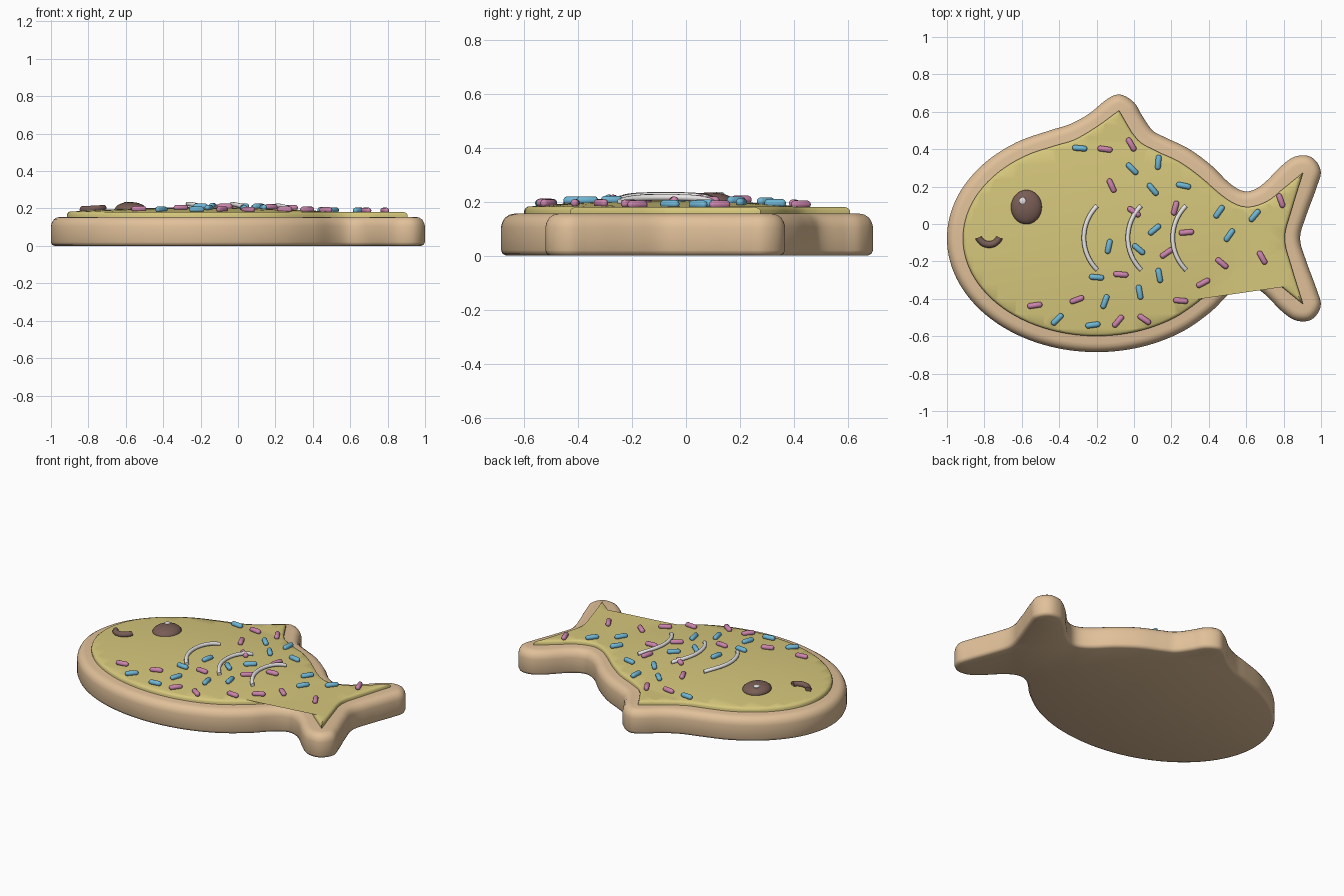
import bpy, bmesh
from math import sin, cos, radians, hypot
from mathutils import Vector, Matrix

cube = bpy.data.objects.get("Cube")
if cube:
    bpy.data.objects.remove(cube, do_unlink=True)

MID = -0.077          # symmetry line of the body and tail
TOP = 0.18            # height of the icing at its rim


def material(name, colour):
    mat = bpy.data.materials.new(name)
    mat.use_nodes = True
    mat.diffuse_color = (*colour, 1)
    mat.node_tree.nodes["Principled BSDF"].inputs["Base Color"].default_value = (*colour, 1)
    return mat


biscuit = material("biscuit tan", (0.75, 0.53, 0.32))
yellow = material("icing yellow", (0.67, 0.57, 0.20))
blue = material("sprinkle blue", (0.16, 0.47, 0.66))
pink = material("sprinkle pink", (0.60, 0.23, 0.41))
brown = material("chocolate brown", (0.19, 0.11, 0.09))
white = material("sugar white", (0.80, 0.79, 0.77))


def finish(name, bm, mat, angle=40):
    """Turn a bmesh into a smooth shaded object."""
    bmesh.ops.recalc_face_normals(bm, faces=bm.faces)
    mesh = bpy.data.meshes.new(name)
    bm.to_mesh(mesh)
    bm.free()
    mesh.materials.append(mat)
    for poly in mesh.polygons:
        poly.use_smooth = True
    mesh.set_sharp_from_angle(angle=radians(angle))
    obj = bpy.data.objects.new(name, mesh)
    bpy.context.collection.objects.link(obj)
    return obj


def icing_height(x, y):
    """Gently domed icing surface."""
    r2 = ((x + 0.2) / 0.74) ** 2 + ((y - MID) / 0.52) ** 2
    return TOP + 0.026 * max(0, 1 - r2)


def spline(points, steps=5):
    """Closed curve through (point, is_corner) pairs."""
    out, n = [], len(points)

    def tangent(i, seg):
        if points[i][1]:
            return seg
        chord = points[(i + 1) % n][0] - points[i - 1][0]
        return chord.normalized() * seg.length

    for i in range(n):
        j = (i + 1) % n
        p, q = points[i][0], points[j][0]
        a, b = tangent(i, q - p), tangent(j, q - p)
        for s in range(steps):
            t = s / steps
            u = 1 - t
            out.append(p * (u * u * (1 + 2 * t)) + q * (t * t * (3 - 2 * t))
                       + a * (t * u * u) - b * (t * t * u))
    return out


def fish_outline(a, b, tail, fin, steps, sharp=()):
    """Oval body, mirrored tail and a top fin, counter-clockwise."""
    def oval(angles):
        return [(-0.2 + a * cos(radians(d)), MID + b * sin(radians(d))) for d in angles]
    upper_tail = [(x, 2 * MID - y) for x, y in reversed(tail[:-1])]
    pts = (oval(range(180, 325, 14)) + tail + upper_tail
           + oval((40, 52, 63)) + fin + oval((108, 122, 137, 152, 166)))
    corners = sharp + tuple((x, 2 * MID - y) for x, y in sharp)
    return spline([(Vector(p), p in corners) for p in pts], steps)


def slab(outline, profile):
    """Stack inset copies of an outline, given (inset, height) rings."""
    n = len(outline)
    bm = bmesh.new()
    rings = []
    for inset, z in profile:
        ring = []
        for i, p in enumerate(outline):
            before = (p - outline[i - 1]).normalized()
            after = (outline[(i + 1) % n] - p).normalized()
            side = (before + after).normalized()
            normal = Vector((-side.y, side.x))
            mitre = 1 / max(0.5, side.dot(after))
            q = p + normal * inset * mitre
            ring.append(bm.verts.new((q.x, q.y, z)))
        rings.append(ring)
    for low, high in zip(rings, rings[1:]):
        for i in range(n):
            j = (i + 1) % n
            bm.faces.new((low[i], low[j], high[j], high[i]))
    caps = [bm.faces.new(rings[0][::-1]), bm.faces.new(rings[-1])]
    bmesh.ops.triangulate(bm, faces=caps)
    return bm


# Cookie base
cookie_tail = [(0.52, -0.365), (0.6, -0.328), (0.68, -0.36), (0.8, -0.475), (0.87, -0.517),
               (0.95, -0.51), (0.998, -0.44), (0.98, -0.36), (0.918, -0.19), (0.888, MID)]
cookie_fin = [(0.1, 0.5), (0.04, 0.585), (0, 0.65), (-0.075, 0.692),
              (-0.14, 0.67), (-0.24, 0.59), (-0.34, 0.535)]
cookie_profile = [(0.02, 0), (0.006, 0.006), (0, 0.02), (0, 0.105), (0.004, 0.122),
                  (0.014, 0.14), (0.03, 0.151), (0.048, 0.155)]
finish("cookie_base", slab(fish_outline(0.8, 0.608, cookie_tail, cookie_fin, 6),
                           cookie_profile), biscuit, 60)

# Icing layer, sliced into a grid so that its top can be domed
tail_tip, fin_tip = (0.905, -0.43), (-0.08, 0.607)
icing_tail = [(0.5, -0.285), (0.6, -0.245), (0.71, -0.275), (0.8, -0.345), tail_tip,
              (0.84, -0.22), (0.806, MID)]
icing_fin = [(0.02, 0.45), fin_tip, (-0.2, 0.52), (-0.32, 0.45)]
icing_profile = [(0, 0.14), (0, 0.167), (0.004, 0.175), (0.013, TOP)]
bm = slab(fish_outline(0.715, 0.522, icing_tail, icing_fin, 4, (tail_tip, fin_tip)),
          icing_profile)
for axis in (Vector((1, 0, 0)), Vector((0, 1, 0))):
    for k in range(-11, 12):
        bmesh.ops.bisect_plane(bm, geom=bm.verts[:] + bm.edges[:] + bm.faces[:],
                               plane_co=axis * k * 0.08, plane_no=axis)
for v in bm.verts:
    if v.co.z > TOP - 0.001:
        v.co.z = icing_height(v.co.x, v.co.y)
finish("icing", bm, yellow, 60)


# Sprinkles: capsules lying on the icing
def sprinkles(label, mat, places):
    for number, (x, y, degrees) in enumerate(places):
        bm = bmesh.new()
        bmesh.ops.create_uvsphere(bm, u_segments=12, v_segments=7, radius=0.0155)
        for v in bm.verts:
            v.co.z += 0.025 if v.co.z > 0 else -0.025
        turn = Matrix.Rotation(radians(degrees), 4, "Z") @ Matrix.Rotation(radians(90), 4, "Y")
        spot = Matrix.Translation((x, y, icing_height(x, y) + 0.009))
        bmesh.ops.transform(bm, matrix=spot @ turn, verts=bm.verts)
        finish(f"{label}_sprinkle_{number + 1}", bm, mat, 80)


sprinkles("blue", blue, [
    (-.29, .405, -5), (.13, .33, 85), (-.01, .295, -45), (.1, .185, -50), (.265, .205, -12),
    (.455, .065, 55), (.645, .045, 50), (.51, -.06, 55), (.11, -.03, 40), (.025, -.135, -40),
    (-.135, -.12, 78), (-.2, -.285, -5), (.135, -.275, -80), (.03, -.365, -80),
    (-.155, -.415, 70), (-.41, -.51, 45), (-.22, -.54, 8)])
sprinkles("pink", pink, [
    (-.155, .4, -8), (-.015, .425, -60), (-.12, .205, -65), (0, .065, -35), (.22, .085, 75),
    (.28, -.045, 5), (.175, -.155, 35), (.47, -.21, -40), (.685, -.18, -60), (.785, .125, -70),
    (-.07, -.27, -5), (.37, -.315, 28), (.25, -.41, -5), (.055, -.51, -35), (-.085, -.52, 50),
    (-.305, -.405, 20), (-.53, -.435, 8)])


# Piped lines: tubes swept along an arc in the plan
def piped_arc(name, mat, centre, radius, start, end, thickness, lift, droop=0):
    bm = bmesh.new()
    steps, sides, rings = 20, 10, []
    for s in range(steps + 1):
        angle = radians(start + (end - start) * s / steps)
        sink = droop * abs(2 * s / steps - 1) ** 4
        ring = []
        for k in range(sides):
            turn = radians(360 * k / sides)
            r = radius + thickness * cos(turn)
            x, y = centre[0] + r * cos(angle), centre[1] + r * sin(angle)
            z = icing_height(x, y) + lift - sink + thickness * sin(turn)
            ring.append(bm.verts.new((x, y, z)))
        rings.append(ring)
    for one, two in zip(rings, rings[1:]):
        for k in range(sides):
            j = (k + 1) % sides
            bm.faces.new((one[k], one[j], two[j], two[k]))
    bm.faces.new(rings[0])
    bm.faces.new(rings[-1])
    finish(name, bm, mat, 50)


for number, x in enumerate((-0.268, -0.033, 0.207)):
    piped_arc(f"scale_line_{number + 1}", white, (x + 0.243, -0.074), 0.243,
              135, 225, 0.012, 0.018, 0.012)
piped_arc("mouth", brown, (-0.775, -0.05), 0.06, 202, 338, 0.018, 0.008)


# Eye and its highlight
def dome(name, mat, centre, size):
    bm = bmesh.new()
    bmesh.ops.create_uvsphere(bm, u_segments=32, v_segments=16, radius=1)
    place = Matrix.Translation(centre) @ Matrix.Diagonal((*size, 1))
    bmesh.ops.transform(bm, matrix=place, verts=bm.verts)
    finish(name, bm, mat, 80)


dome("eye", brown, (-0.575, 0.09, 0.196), (0.083, 0.092, 0.038))
dome("eye_highlight", white, (-0.595, 0.123, 0.229), (0.018, 0.019, 0.007))
